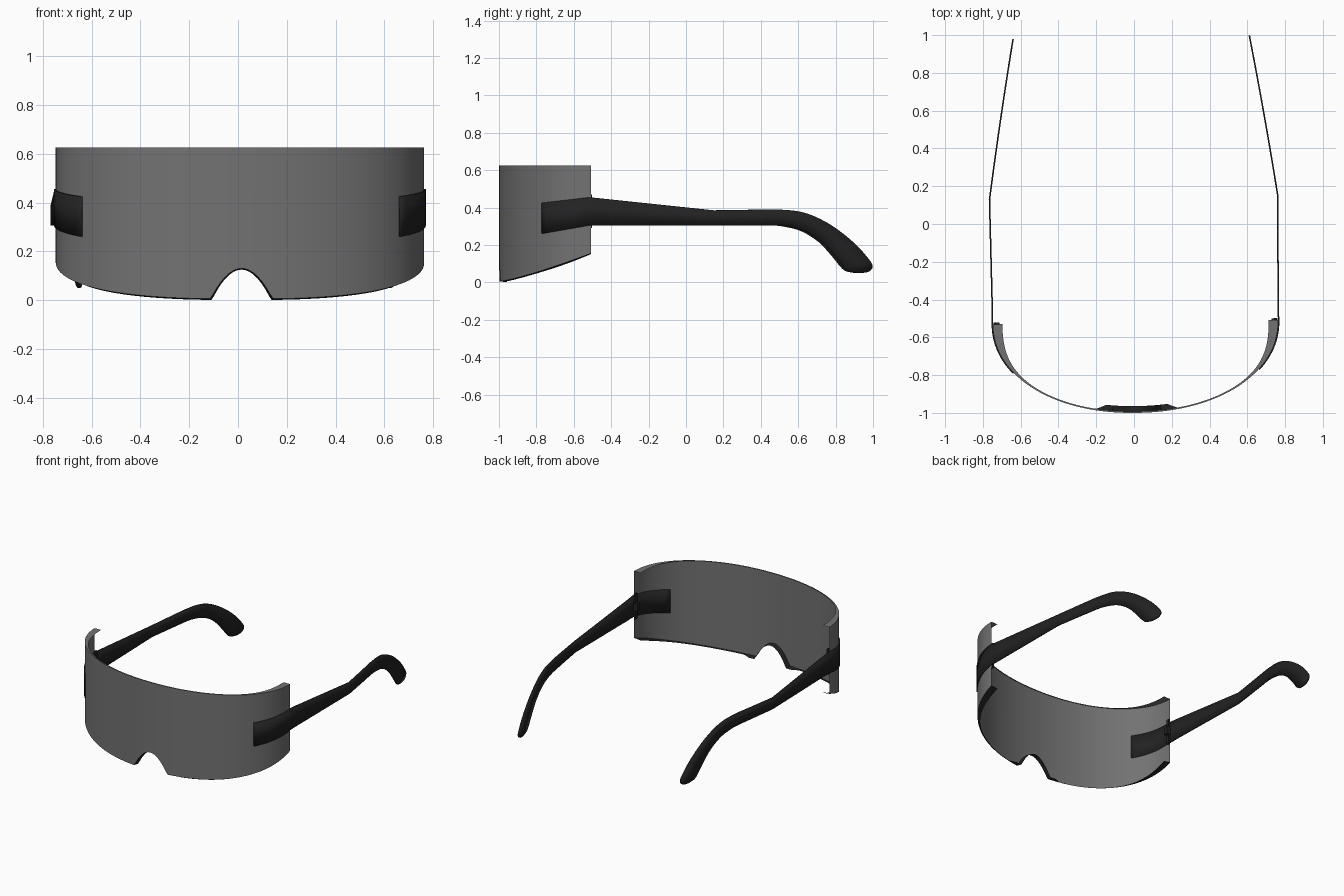
import bpy, bmesh, math
from mathutils import Vector, Matrix

cube = bpy.data.objects.get("Cube")
if cube:
    bpy.data.objects.remove(cube, do_unlink=True)

HALF_W, DEPTH, BACK, POWER = 0.755, 0.48, -0.52, 2.1
TWIST = Matrix.Rotation(0.015, 4, 'Z')   # whole piece sits slightly turned


def material(name, rgb):
    m = bpy.data.materials.new(name)
    m.use_nodes = True
    m.diffuse_color = (*rgb, 1)
    m.node_tree.nodes["Principled BSDF"].inputs["Base Color"].default_value = (*rgb, 1)
    return m


grey = material("smoky grey", (0.17, 0.17, 0.17))
black = material("soft black", (0.016, 0.016, 0.016))


def finish(name, bm, mats, angle=35):
    bm.transform(TWIST)
    me = bpy.data.meshes.new(name)
    bm.to_mesh(me)
    bm.free()
    for m in mats:
        me.materials.append(m)
    me.shade_smooth()
    me.set_sharp_from_angle(angle=math.radians(angle))
    ob = bpy.data.objects.new(name, me)
    bpy.context.collection.objects.link(ob)
    return ob


def skin(bm, rows, mat_rule=lambda j: 0):
    """Join equal-length rows of points into a quad sheet."""
    grid = [[bm.verts.new(p) for p in row] for row in rows]
    for a, b in zip(grid, grid[1:]):
        for j in range(len(a) - 1):
            f = bm.faces.new((a[j], a[j + 1], b[j + 1], b[j]))
            f.material_index = mat_rule(j)


def wrap_y(x):
    return BACK - DEPTH * max(0, 1 - abs(x / HALF_W) ** POWER) ** (1 / POWER)


def wrap_x(y):
    return HALF_W * max(0, 1 - abs((y - BACK) / DEPTH) ** POWER) ** (1 / POWER)


# Visor: curved lens with a top lip, and a dark bottom lip around the nose notch
NOTCH = 0.13


def bottom_z(x, y):
    if abs(x) < NOTCH:
        return NOTCH * (1 - (x / NOTCH) ** 2)
    return 0.005 + 0.15 * max(0, (y + 1) / DEPTH) ** 1.2


def visor_column(t):
    x = HALF_W * math.sin(t)
    y = wrap_y(x)
    inward = Vector((-math.sin(t), math.cos(t), 0))
    lip = 0.008 + 0.042 * abs(math.sin(t)) ** 10
    nose = 0.036 * min(1, max(0, (0.23 - abs(x)) / 0.06))
    z = bottom_z(x, y)
    edge = Vector((x, y, 0.625))
    foot = Vector((x, y, z))
    drop = Vector((0, 0, -0.005))
    return [edge + inward * lip, edge, foot, foot + inward * max(lip, nose) + drop]


steps = 140
angles = [math.pi * (i / steps - 0.5) for i in range(steps + 1)]
angles += [s * math.asin(NOTCH / HALF_W) for s in (-1, 1)]
bm = bmesh.new()
skin(bm, [visor_column(t) for t in sorted(angles)], lambda j: 1 if j == 2 else 0)
bmesh.ops.recalc_face_normals(bm, faces=bm.faces)
finish("visor_lens", bm, [grey, black])


# Temple arms: rungs of (top y, top z, bottom y, bottom z)
STRAIGHT = [(-.78, .425, -.78, .26), (-.525, .455, -.525, .305),
            (.14, .385, .14, .305), (.46, .39, .46, .305)]
HOOK = [(.46, .39, .46, .305), (.59, .38, .54, .297), (.69, .347, .63, .272),
        (.79, .29, .72, .215), (.89, .21, .79, .14), (.955, .14, .83, .09),
        (.988, .09, .86, .062), (.975, .062, .9, .052), (.95, .052, .925, .05)]


def arm_x(y):
    if y < BACK:
        return wrap_x(y) + 0.003
    if y < 0.14:
        return 0.756 + 0.007 * (y - BACK) / 0.66
    d = y - 0.14
    return 0.763 - 0.145 * d - 0.02 * d * d


def spline(a, b, c, d, t):
    return 0.5 * (2 * b + (c - a) * t + (2 * a - 5 * b + 4 * c - d) * t * t
                  + (3 * b - a - 3 * c + d) * t ** 3)


def arm_rungs():
    rungs = []
    for a, b in zip(STRAIGHT, STRAIGHT[1:]):
        rungs += [[p + (q - p) * i / 10 for p, q in zip(a, b)] for i in range(10)]
    pts = [STRAIGHT[-2]] + HOOK + [HOOK[-1]]
    pts[0] = (.33, .39, .36, .305)
    for i in range(1, len(pts) - 2):
        rungs += [[spline(*v, k / 4) for v in zip(*pts[i - 1:i + 3])] for k in range(4)]
    return rungs + [HOOK[-1]]


for side, label in ((1, "left"), (-1, "right")):
    bm = bmesh.new()
    skin(bm, [[(side * arm_x(ty), ty, tz), (side * arm_x(by), by, bz)]
              for ty, tz, by, bz in arm_rungs()])
    bmesh.ops.recalc_face_normals(bm, faces=bm.faces)
    arm = finish(label + "_temple_arm", bm, [black])
    solid = arm.modifiers.new("thickness", 'SOLIDIFY')
    solid.thickness, solid.offset = 0.008, 0

    # Hinge: thin upright bar with a small knuckle, inside the lens end
    bm = bmesh.new()
    for size, x, z in (((.012, .02, .18), .744, .38), ((.03, .03, .05), .736, .38)):
        m = Matrix.Translation((side * x, BACK - 0.005, z)) @ Matrix.Diagonal((*size, 1))
        bmesh.ops.create_cube(bm, size=1, matrix=m)
    finish(label + "_hinge", bm, [black])
